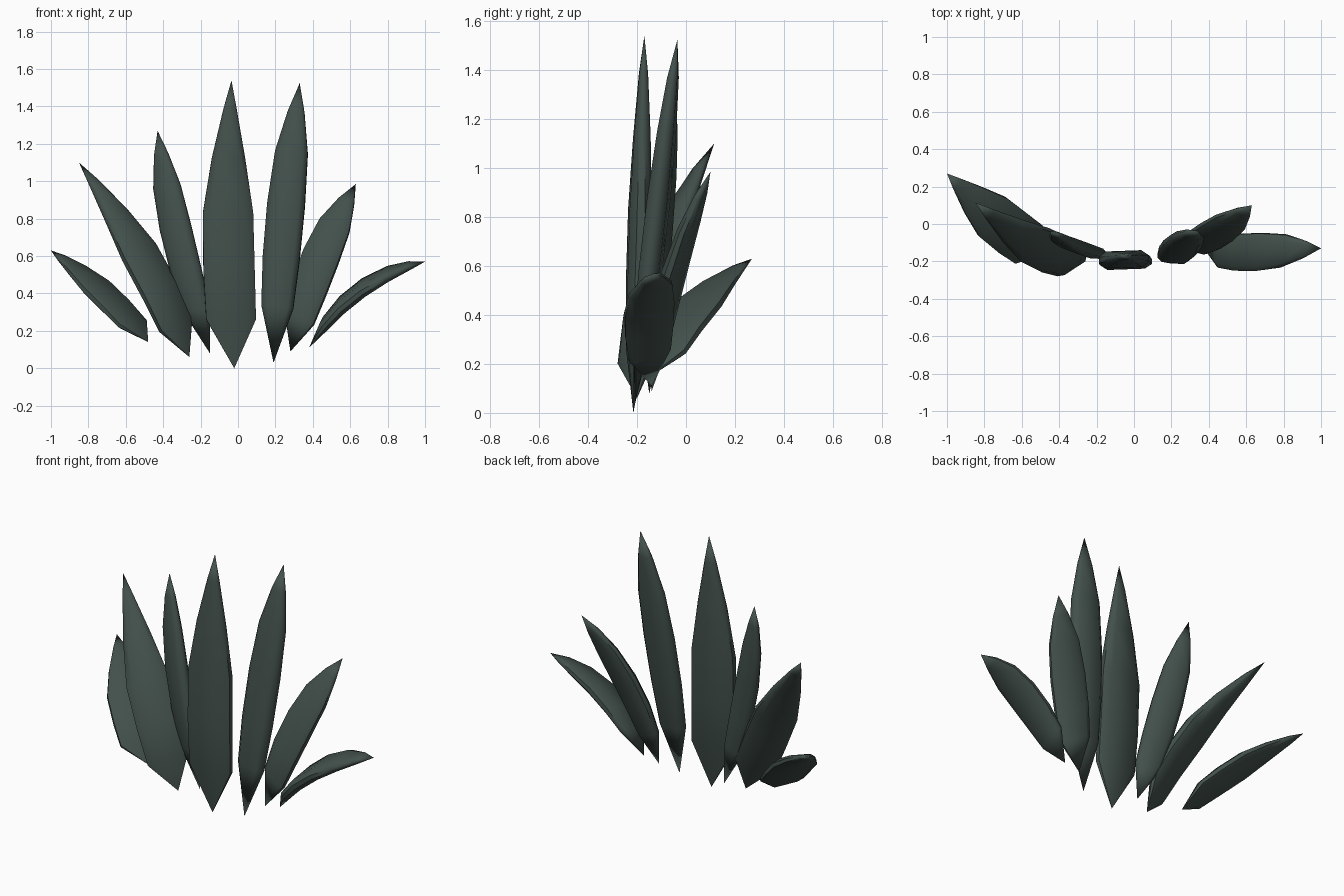
import bpy, bmesh
from math import radians
from mathutils import Vector

if "Cube" in bpy.data.objects:
    bpy.data.objects.remove(bpy.data.objects["Cube"])

# blade profiles: position along the spine, width factor, thickness factor
SLIM = [(0.17, 0.97, 0.8), (0.34, 1.0, 1.0), (0.54, 0.98, 1.0),
        (0.73, 0.65, 0.75), (0.9, 0.26, 0.4)]
FULL = [(0.19, 0.85, 0.8), (0.36, 0.98, 1.0), (0.55, 1.0, 1.0),
        (0.74, 0.87, 0.8), (0.89, 0.45, 0.5)]
# flat eight-sided cross-section (width, thickness)
SECTION = [(1, -0.35), (1, 0.35), (0.7, 1), (-0.7, 1),
           (-1, 0.35), (-1, -0.35), (-0.7, -1), (0.7, -1)]


def leaf(name, profile, base, mid, tip, half_width, half_thick):
    b, m, t, w = (Vector(v) for v in (base, mid, tip, half_width))
    c = 2 * m - (b + t) / 2          # control point so the spine passes through mid
    bm = bmesh.new()
    rings = []
    for u, wf, tf in profile:
        p = b * (1 - u) ** 2 + c * 2 * u * (1 - u) + t * u * u
        tangent = (c - b) * (1 - u) + (t - c) * u
        n = w.cross(tangent).normalized() * half_thick * tf
        rings.append([bm.verts.new(p + w * wf * x + n * y) for x, y in SECTION])
    k = len(SECTION)
    for r0, r1 in zip(rings, rings[1:]):
        for i in range(k):
            j = (i + 1) % k
            bm.faces.new((r0[i], r0[j], r1[j], r1[i]))
    # pointed ends
    for ring, point in ((rings[0], b), (rings[-1], t)):
        v = bm.verts.new(point)
        for i in range(k):
            bm.faces.new((ring[i], ring[(i + 1) % k], v))
    bmesh.ops.recalc_face_normals(bm, faces=bm.faces)
    me = bpy.data.meshes.new(name)
    bm.to_mesh(me)
    bm.free()
    ob = bpy.data.objects.new(name, me)
    bpy.context.collection.objects.link(ob)
    me.materials.append(green)
    bpy.context.view_layer.objects.active = ob
    ob.select_set(True)
    bpy.ops.object.shade_smooth_by_angle(angle=radians(50))
    ob.select_set(False)


green = bpy.data.materials.new("dark_green")
green.diffuse_color = (0.055, 0.08, 0.07, 1)
green.use_nodes = True
green.node_tree.nodes["Principled BSDF"].inputs["Base Color"].default_value = green.diffuse_color

# seven leaves fanned from left to right: base, middle, tip, half width, half thickness
leaf("leaf_far_left", SLIM, (-.48, -.16, .14), (-.735, .02, .415), (-1, .27, .63), (.075, .105, .01), .034)
leaf("leaf_left", SLIM, (-.26, -.2, .06), (-.505, -.125, .58), (-.85, .115, 1.1), (.085, .08, .04), .042)
leaf("leaf_inner_left", FULL, (-.15, -.15, .08), (-.32, -.115, .69), (-.43, -.04, 1.27), (.08, -.03, .015), .036)
leaf("leaf_centre", SLIM, (-.02, -.215, 0), (-.053, -.19, .77), (-.035, -.17, 1.54), (.137, .005, 0), .045)
leaf("leaf_inner_right", FULL, (.19, -.21, .03), (.25, -.12, .8), (.33, -.035, 1.525), (.1, -.01, -.01), .042)
leaf("leaf_right", FULL, (.28, -.14, .09), (.425, -.055, .55), (.63, .1, .985), (.09, -.035, -.04), .036)
leaf("leaf_far_right", FULL, (.38, -.14, .11), (.64, -.15, .41), (1, -.13, .57), (.015, .1, .03), .035)
